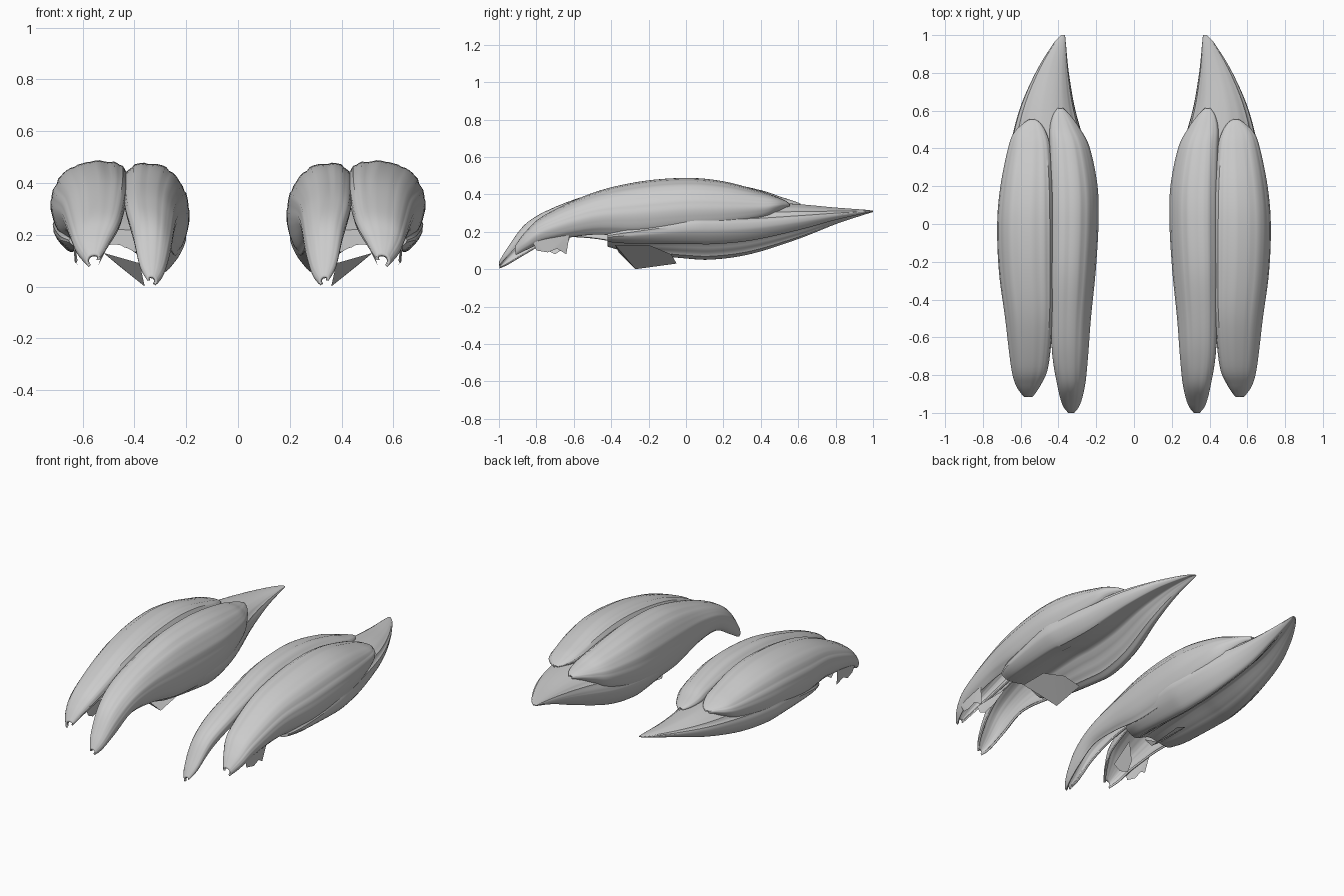
import bpy, bmesh, random
from mathutils import Vector

if "Cube" in bpy.data.objects:
    bpy.data.objects.remove(bpy.data.objects["Cube"])

random.seed(4)


def spline(pts, n, closed=False):
    """Catmull-Rom resampling of a list of tuples, n steps per span."""
    P = [Vector(p) for p in pts]
    c = len(P)
    get = (lambda i: P[i % c]) if closed else (lambda i: P[max(0, min(c - 1, i))])
    out = []
    for i in range(c if closed else c - 1):
        a, b, d, e = get(i - 1), get(i), get(i + 1), get(i + 2)
        for k in range(n):
            t = k / n
            out.append(0.5 * (2 * b + (d - a) * t + (2 * a - 5 * b + 4 * d - e) * t * t
                              + (3 * b - a - 3 * d + e) * t ** 3))
    if not closed:
        out.append(P[-1])
    return out


def finish(name, bm, thickness=0):
    bmesh.ops.recalc_face_normals(bm, faces=bm.faces)
    me = bpy.data.meshes.new(name)
    bm.to_mesh(me)
    bm.free()
    ob = bpy.data.objects.new(name, me)
    bpy.context.collection.objects.link(ob)
    if thickness:
        s = ob.modifiers.new("shell", 'SOLIDIFY')
        s.thickness, s.offset = thickness, 0
    m = ob.modifiers.new("mirror", 'MIRROR')
    m.use_mirror_merge = False
    bpy.context.view_layer.objects.active = ob
    ob.select_set(True)
    bpy.ops.object.shade_smooth_by_angle(angle=0.7)
    ob.select_set(False)
    return ob


def loft(name, stations, template, closed, thickness=0):
    """stations: (y, x start, x end, z bottom, z top); template: (u, v) section."""
    prof = spline([(u, v, 0) for u, v in template], 6, closed)
    grain = [random.uniform(-0.012, 0.012) for _ in prof]   # lengthwise fibres
    # y and x start first, then x end, z bottom, z top
    A = spline([s[:3] for s in stations], 6)
    B = spline([(s[3], s[4], 0) for s in stations], 6)
    bm = bmesh.new()
    rings = []
    for (y, x0, x1), (zb, zt, _) in zip(A, B):
        rings.append([bm.verts.new((x0 + (x1 - x0) * (.5 + (p.x - .5) * (1 + g)), y,
                                    zb + (zt - zb) * (p.y + g)))
                      for p, g in zip(prof, grain)])
    n = len(prof)
    for r, q in zip(rings, rings[1:]):
        for i in range(n if closed else n - 1):
            j = (i + 1) % n
            bm.faces.new((r[i], r[j], q[j], q[i]))
    if closed:
        bm.faces.new(rings[0])
        bm.faces.new(rings[-1])
    return finish(name, bm, thickness)


def sheet(name, pts):
    bm = bmesh.new()
    bm.faces.new([bm.verts.new(p) for p in pts])
    bmesh.ops.triangulate(bm, faces=bm.faces)
    return finish(name, bm)


# Hollow upper heads: section runs from the central groove over to the outer edge
head = [(.03, .55), (0, .75), (.07, .93), (.32, 1), (.65, .95), (.9, .75),
        (1, .45), (.95, .18), (.82, 0)]
loft("inner_head", [
    (-.995, .345, .32, .008, .035), (-.95, .375, .29, .03, .11),
    (-.85, .40, .265, .09, .24), (-.7, .425, .25, .17, .325),
    (-.5, .435, .235, .17, .395), (-.25, .44, .21, .13, .455),
    (0, .44, .195, .13, .47), (.2, .44, .20, .16, .455),
    (.4, .44, .24, .22, .415), (.5, .44, .29, .28, .382),
    (.57, .425, .34, .32, .36), (.61, .40, .38, .335, .345)], head, False, .012)
loft("outer_head", [
    (-.91, .54, .58, .08, .12), (-.85, .50, .62, .11, .20),
    (-.75, .46, .645, .15, .285), (-.5, .435, .675, .19, .40),
    (-.25, .43, .708, .18, .46), (0, .43, .717, .20, .48),
    (.2, .435, .70, .22, .462), (.4, .45, .66, .27, .41),
    (.48, .47, .63, .31, .382), (.53, .50, .58, .335, .36),
    (.55, .53, .55, .34, .345)], head, False, .012)

# Deep lower muscle, hollowed underneath and tapering into the tendon
deep = [(.2, 0), (.05, .22), (0, .5), (.12, .8), (.4, 1), (.75, .96), (.96, .75),
        (1, .5), (.88, .27), (.7, .32), (.5, .42), (.34, .2)]
loft("deep_muscle_and_tendon", [
    (-.42, .29, .65, .12, .22), (-.3, .235, .685, .09, .27),
    (0, .205, .71, .055, .36), (.15, .205, .70, .05, .37),
    (.35, .24, .665, .08, .36), (.6, .31, .605, .16, .345),
    (.8, .345, .52, .24, .328), (.95, .36, .43, .29, .318),
    (1, .365, .385, .305, .313)], deep, True)

# Loose torn sheets at the underside
sheet("under_flap", [(.52, -.38, .13), (.38, -.36, .09), (.36, -.27, 0),
                     (.37, -.05, .03), (.46, -.08, .08), (.52, -.2, .13)])
sheet("outer_tab", [(.63, -.83, .17), (.62, -.80, .10), (.63, -.74, .09),
                    (.63, -.69, .11), (.62, -.64, .08), (.64, -.62, .2)])
sheet("inner_tab", [(.52, -.8, .17), (.53, -.76, .11), (.54, -.7, .08),
                    (.52, -.64, .12), (.47, -.6, .22)])
